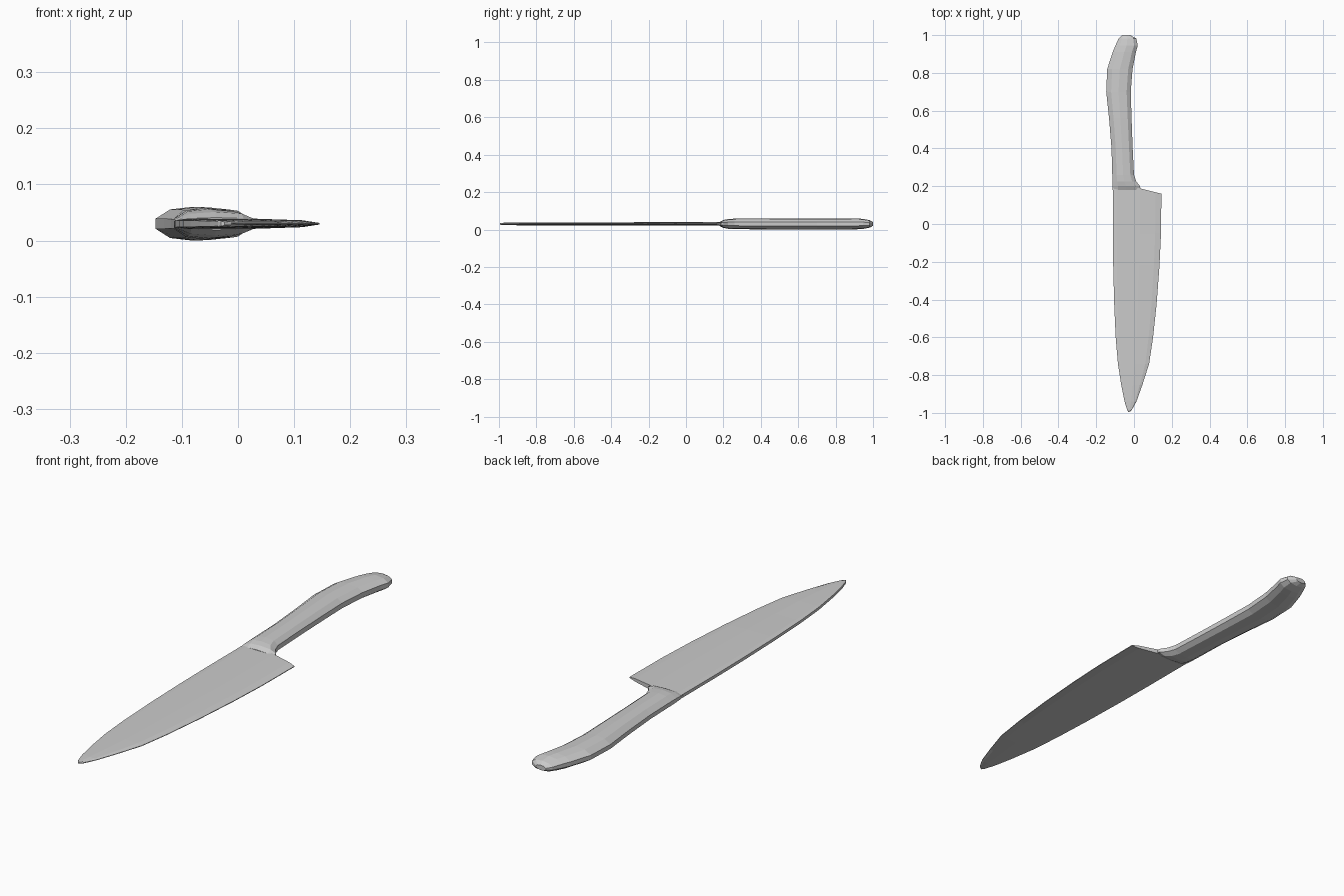
import bpy, bmesh

steel = bpy.data.materials.new("brushed grey")
steel.diffuse_color = (0.6, 0.6, 0.6, 1)
MID_Z = 0.03


def loft(name, rings):
    """Skin a list of closed rings of equal length and cap both ends."""
    bm = bmesh.new()
    loops = [[bm.verts.new(p) for p in ring] for ring in rings]
    n = len(loops[0])
    for a, b in zip(loops, loops[1:]):
        for i in range(n):
            j = (i + 1) % n
            bm.faces.new((a[i], a[j], b[j], b[i]))
    bm.faces.new(loops[0])
    bm.faces.new(loops[-1][::-1])
    bmesh.ops.recalc_face_normals(bm, faces=bm.faces[:])
    mesh = bpy.data.meshes.new(name)
    bm.to_mesh(mesh)
    bm.free()
    mesh.materials.append(steel)
    obj = bpy.data.objects.new(name, mesh)
    bpy.context.collection.objects.link(obj)
    return obj


def section(l, r, y, h, half, slant=0.0):
    """Mirror a half profile of (width fraction, height fraction) about MID_Z."""
    up = [(l + (r - l) * u, y + slant * u, MID_Z + h * v) for u, v in half]
    return up + [(x, yy, 2 * MID_Z - z) for x, yy, z in reversed(up)]


# Blade: spine x, edge x, y, half thickness; the heel slopes towards the edge
blade_half = [(0, 0.7), (0.08, 1), (0.55, 0.95), (0.88, 0.65), (1, 0.15)]
blade_rows = [
    (-0.112, 0.145, 0.225, 0.0095, -0.065),
    (-0.112, 0.143, -0.05, 0.009, 0),
    (-0.110, 0.135, -0.22, 0.009, 0),
    (-0.105, 0.120, -0.42, 0.0085, 0),
    (-0.097, 0.101, -0.60, 0.008, 0),
    (-0.085, 0.080, -0.74, 0.008, 0),
    (-0.068, 0.045, -0.85, 0.0075, 0),
    (-0.050, 0.013, -0.94, 0.007, 0),
    (-0.036, -0.012, -0.985, 0.006, 0),
    (-0.030, -0.024, -0.995, 0.004, 0),
]
loft("blade", [section(l, r, y, h, blade_half, s) for l, r, y, h, s in blade_rows])

# Handle: back x, belly x, y, half thickness; starts as a thin bolster
handle_half = [(0, 0.3), (0.2, 0.85), (0.5, 1), (0.83, 0.85), (1, 0.35)]
handle_rows = [
    (-0.113, 0.035, 0.180, 0.011),
    (-0.114, 0.032, 0.200, 0.021),
    (-0.114, 0.012, 0.225, 0.026),
    (-0.115, 0.000, 0.260, 0.028),
    (-0.119, -0.007, 0.40, 0.029),
    (-0.132, -0.013, 0.56, 0.030),
    (-0.147, -0.017, 0.70, 0.030),
    (-0.142, -0.008, 0.82, 0.030),
    (-0.113, 0.010, 0.91, 0.029),
    (-0.098, 0.020, 0.945, 0.027),
    (-0.082, 0.012, 0.982, 0.020),
    (-0.064, -0.020, 1.0, 0.010),
]
loft("handle", [section(l, r, y, h, handle_half) for l, r, y, h in handle_rows])
